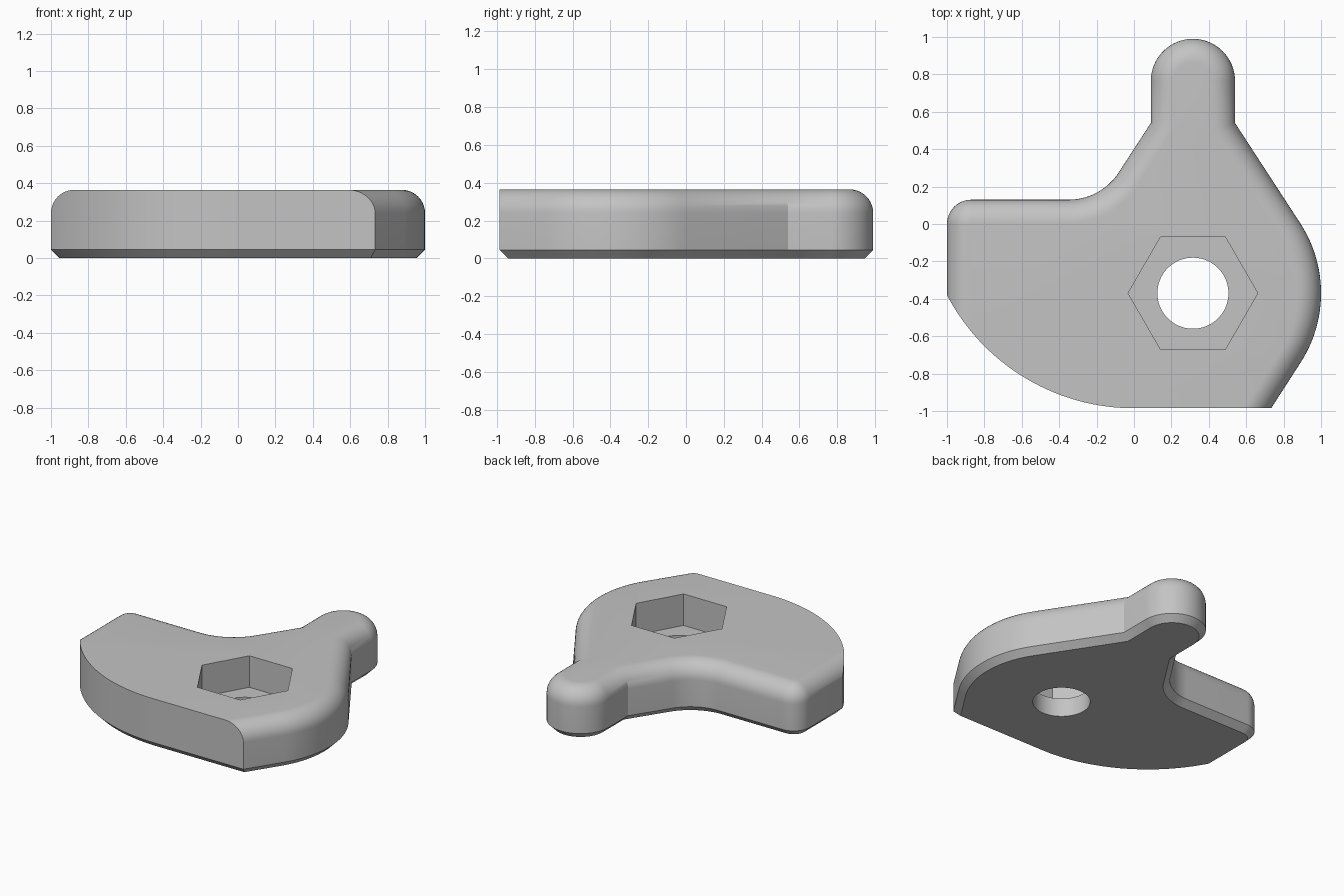
import bpy
import bmesh
from math import radians, sin, cos, pi
from mathutils import Vector

if "Cube" in bpy.data.objects:
    bpy.data.objects.remove(bpy.data.objects["Cube"], do_unlink=True)

HEIGHT, FILLET, CHAMFER = 0.365, 0.125, 0.045
PIVOT = Vector((0.315, -0.37))
SLOPE = 33  # angle of the flank normals in degrees

grey = bpy.data.materials.new("plain_grey")
grey.use_nodes = True
colour = (0.55, 0.55, 0.55, 1)
grey.diffuse_color = colour
grey.node_tree.nodes["Principled BSDF"].inputs["Base Color"].default_value = colour


def arc(centre, radius, start, end, steps):
    """Points along an arc, angles in degrees."""
    angles = [radians(start + (end - start) * i / steps) for i in range(steps + 1)]
    return [Vector((centre[0] + radius * cos(a), centre[1] + radius * sin(a))) for a in angles]


def inset(outline, distance):
    """Mitred inward offset of a counter-clockwise outline."""
    result = []
    for i, p in enumerate(outline):
        a = (p - outline[i - 1]).normalized()
        b = (outline[(i + 1) % len(outline)] - p).normalized()
        na, nb = Vector((-a.y, a.x)), Vector((-b.y, b.x))
        result.append(p + (na + nb) * distance / (1 + na.dot(nb)))
    return result


def loft(name, outline, levels):
    """Solid from (inset, height) levels of one outline."""
    bm = bmesh.new()
    rings = [[bm.verts.new((p.x, p.y, z)) for p in inset(outline, d)] for d, z in levels]
    n = len(outline)
    for low, high in zip(rings, rings[1:]):
        for i in range(n):
            j = (i + 1) % n
            bm.faces.new((low[i], low[j], high[j], high[i]))
    bm.faces.new(rings[0][::-1])
    bm.faces.new(rings[-1])
    mesh = bpy.data.meshes.new(name)
    bm.to_mesh(mesh)
    bm.free()
    obj = bpy.data.objects.new(name, mesh)
    bpy.context.collection.objects.link(obj)
    mesh.materials.append(grey)
    return obj


def combine(target, tool, operation):
    """Apply a boolean and remove the tool."""
    bpy.ops.object.select_all(action="DESELECT")
    bpy.context.view_layer.objects.active = target
    target.select_set(True)
    tool.hide_render = True
    mod = target.modifiers.new(operation.lower(), "BOOLEAN")
    mod.operation, mod.solver, mod.object = operation, "EXACT", tool
    bpy.ops.object.modifier_apply(modifier=mod.name)
    bpy.data.objects.remove(tool, do_unlink=True)


# Plate outline: rounded flank, finger tab, hollow, square arm; it runs on past the front
outline = [Vector((-1, -1.3)), Vector((0.53, -1.3))]
outline += arc(PIVOT, 0.685, -SLOPE, SLOPE, 24)
outline.append(Vector((0.54, 0.54)))
outline += arc((0.315, 0.765), 0.225, 0, 180, 32)
outline.append(Vector((0.09, 0.54)))
outline += arc((-0.35, 0.45), 0.32, -SLOPE, -90, 16)
outline += arc((-0.87, 0), 0.13, 90, 180, 12)

# Bottom chamfer, straight wall, rounded top edge
levels = [(CHAMFER, 0), (0, CHAMFER)]
for i in range(11):
    a = i / 10 * pi / 2
    levels.append((FILLET * (1 - cos(a)), HEIGHT - FILLET * (1 - sin(a))))
plate = loft("lever_plate", outline, levels)

# Trim the front to a sweeping arc and a straight edge, sharp on top and chamfered below
front = arc((0, 0.144), 1.129, 180, 270, 48)
front += [Vector((2, -0.985)), Vector((2, 2)), Vector((-1.129, 2))]
trim = loft("front_trim", front, [(CHAMFER + 0.1, -0.1), (0, CHAMFER), (0, 0.6)])
combine(plate, trim, "INTERSECT")

# Hexagonal nut pocket and bolt hole
pocket = loft("nut_pocket", arc(PIVOT, 0.3465, 0, 300, 5), [(0, 0.135), (0, 0.6)])
combine(plate, pocket, "DIFFERENCE")
hole = loft("bolt_hole", arc(PIVOT, 0.19, 0, 354, 59), [(0, -0.2), (0, 0.6)])
combine(plate, hole, "DIFFERENCE")

bpy.ops.object.shade_smooth_by_angle(angle=radians(30))
